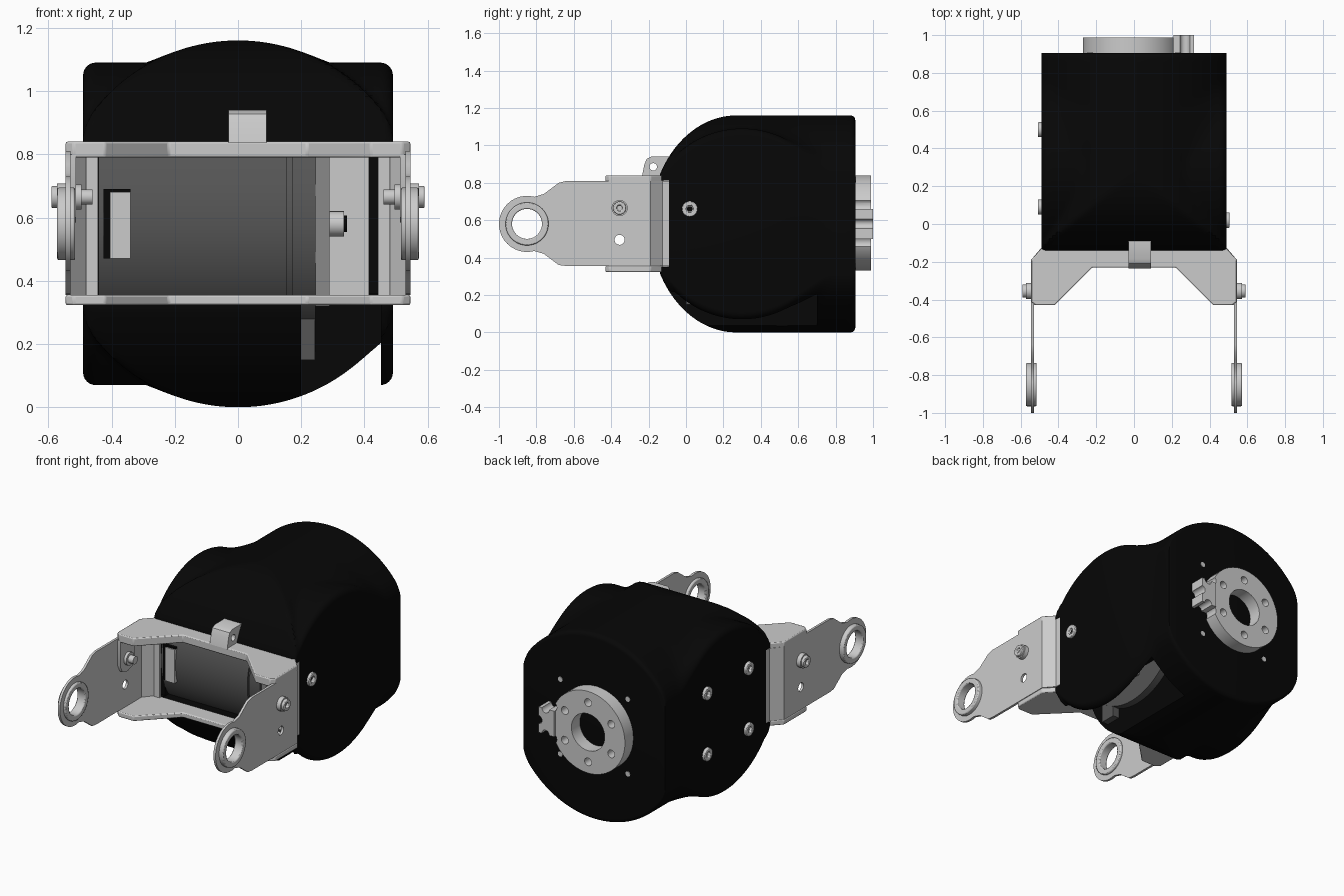
import bpy, bmesh
from math import sin, cos, pi, sqrt, radians

if "Cube" in bpy.data.objects:
    bpy.data.objects.remove(bpy.data.objects["Cube"])


def material(name, v):
    m = bpy.data.materials.new(name)
    m.diffuse_color = (v, v, v, 1)
    m.use_nodes = True
    m.node_tree.nodes["Principled BSDF"].inputs["Base Color"].default_value = m.diffuse_color
    return m


BLACK = material("black_plastic", 0.002)
DARK = material("dark_metal", 0.09)
ZC = 0.58  # height of the main axis


def add_object(name, bm, mat=None):
    bmesh.ops.recalc_face_normals(bm, faces=bm.faces)
    me = bpy.data.meshes.new(name)
    bm.to_mesh(me)
    bm.free()
    o = bpy.data.objects.new(name, me)
    bpy.context.collection.objects.link(o)
    if mat:
        me.materials.append(mat)
    return o


def prism(name, pts, axis, a, b, mat=None, bevel=0):
    """Extrude a 2D outline along an axis; outline is (y,z), (x,z) or (x,y)."""
    def place(p, t):
        return {'x': (t, p[0], p[1]), 'y': (p[0], t, p[1]), 'z': (p[0], p[1], t)}[axis]
    bm = bmesh.new()
    f = bm.faces.new([bm.verts.new(place(p, a)) for p in pts])
    g = bmesh.ops.extrude_face_region(bm, geom=[f])
    for v in g['geom']:
        if isinstance(v, bmesh.types.BMVert):
            v.co = place([v.co[i] for i in range(3) if 'xyz'[i] != axis], b)
    o = add_object(name, bm, mat)
    if bevel:
        m = o.modifiers.new("bevel", 'BEVEL')
        m.width, m.segments, m.limit_method = bevel, 2, 'ANGLE'
    return o


def circle(u, v, r, n=40):
    return [(u + r * cos(2 * pi * i / n), v + r * sin(2 * pi * i / n)) for i in range(n)]


def rect(u0, u1, v0, v1):
    return [(u0, v0), (u1, v0), (u1, v1), (u0, v1)]


def cut(target, *cutters):
    bpy.context.view_layer.objects.active = target
    for c in cutters:
        c.hide_render = True
        m = target.modifiers.new("cut", 'BOOLEAN')
        m.operation, m.solver, m.object = 'DIFFERENCE', 'EXACT', c
        bpy.ops.object.modifier_apply(modifier=m.name)
        bpy.data.objects.remove(c)


# Housing: a cylinder across x blended into a larger cylinder along y
W, Y0, Y1, R = 0.49, -0.14, 0.905, 0.04


def half_height(x, y):
    a = sqrt(max(0.0, 0.51 ** 2 - (y - 0.30) ** 2))
    nose = 0.58 * sqrt(1 - (max(0.0, 0.27 - y) / 0.46) ** 2)
    b = min(sqrt(0.58 ** 2 - x * x), nose)
    k = 0.01 + 0.12 * min(max((y - 0.35) / 0.25, 0.0), 1.0)  # blend grows to the back
    h = max(a, b) + max(k - abs(a - b), 0) ** 2 / (4 * k)
    h = min(h, 0.58)
    for d, r in ((abs(x) - (W - R), R), (y - (Y1 - 0.025), 0.025)):
        d = min(max(d, 0.0), r)
        h -= r - sqrt(r * r - d * d)
    return h


edge = [W - R + R * sin(i * pi / 12) for i in range(1, 7)]
xs = [-e for e in reversed(edge)] + [-0.45 + 0.9 * i / 50 for i in range(51)] + edge
ys = [Y0 + (Y1 - 0.025 - Y0) * (i / 50) ** 1.2 for i in range(51)]
ys += [Y1 - 0.025 + 0.025 * sin(i * pi / 10) for i in range(1, 6)]
bm = bmesh.new()
top, bot = [[[bm.verts.new((x, y, ZC + s * half_height(x, y))) for x in xs] for y in ys]
            for s in (1, -1)]
nx, ny = len(xs), len(ys)
for g in (top, bot):
    for j in range(ny - 1):
        for i in range(nx - 1):
            bm.faces.new((g[j][i], g[j][i + 1], g[j + 1][i + 1], g[j + 1][i]))
for i in range(nx - 1):
    for j in (0, ny - 1):
        bm.faces.new((top[j][i], top[j][i + 1], bot[j][i + 1], bot[j][i]))
for j in range(ny - 1):
    for i in (0, nx - 1):
        bm.faces.new((top[j][i], top[j + 1][i], bot[j + 1][i], bot[j][i]))
housing = add_object("housing", bm, BLACK)
cut(housing,
    prism("front_opening", rect(-0.3, 0.35, 0.345, 0.815), 'x', -0.442, 0.442),
    prism("arm_recess", rect(-0.3, -0.09, 0.350, 0.812), 'x', -0.6, 0.6),
    prism("bottom_notch", rect(-0.3, 0.70, -0.1, 0.36), 'x', 0.2, 0.452))

# Motor inside the housing, made of stepped discs, with a gear block at the end
for name, r, a, b in (("motor_body", 0.40, -0.441, 0.155),
                      ("motor_seam", 0.39, 0.155, 0.17),
                      ("motor_ring", 0.405, 0.17, 0.245)):
    prism(name, circle(0.27, ZC, r, 72), 'x', a, b, DARK)
prism("motor_end_plate", rect(-0.12, 0.34, 0.32, 0.79), 'x', 0.245, 0.29, material("mid_metal", 0.25))
prism("gear_block", rect(-0.10, 0.34, 0.353, 0.79), 'x', 0.29, 0.415)
prism("motor_slot", rect(-0.425, -0.34, 0.47, 0.69), 'y', -0.133, 0.0, BLACK)
prism("motor_tab", rect(-0.405, -0.34, 0.47, 0.68), 'y', -0.14, 0.0)
prism("motor_clip", rect(0.197, 0.243, 0.15, 0.39), 'y', 0.0, 0.1, DARK)
prism("motor_screw", circle(-0.13, 0.58, 0.04, 24), 'x', 0.29, 0.335)
prism("motor_screw_tip", circle(-0.13, 0.58, 0.026, 24), 'x', 0.335, 0.345, BLACK)

# Front bracket: top and bottom plates
half = [(0.22, -0.23), (0.42, -0.43), (0.52, -0.43), (0.545, -0.41), (0.545, -0.19), (0.48, -0.12)]
outline = half + [(-x, y) for x, y in reversed(half)]
prism("bracket_top_plate", outline, 'z', 0.79, 0.84, bevel=0.006)
prism("bracket_bottom_plate", outline, 'z', 0.323, 0.355, bevel=0.006)

# Fork arm outline: wide plate narrowing to a round eye
arc = [(-0.85 + 0.15 * cos(radians(t)), ZC + 0.15 * sin(radians(t))) for t in range(75, 286, 10)]
arm = ([(-0.19, 0.81), (-0.64, 0.81), (-0.68, 0.80), (-0.72, 0.77), (-0.76, 0.74)] + arc
       + [(-0.76, 0.42), (-0.72, 0.39), (-0.68, 0.36), (-0.64, 0.355), (-0.19, 0.355)])


def socket_screw(name, s, y, z, x0, x1, r=0.035):
    o = prism(name, circle(y, z, r, 24), 'x', s * x0, s * x1, bevel=0.004)
    cut(o, prism("hex", circle(y, z, r * 0.5, 6), 'x', s * (x1 - 0.015), s * (x1 + 0.02)))


for s, side in ((-1, "left"), (1, "right")):
    plate = prism(side + "_arm", arm, 'x', s * 0.53, s * 0.545)
    cut(plate, prism("eye", circle(-0.85, ZC, 0.08), 'x', s * 0.4, s * 0.7),
        prism("hole", circle(-0.355, 0.495, 0.027, 24), 'x', s * 0.4, s * 0.7))
    # bent rear part of the arm, tucked into the housing wall
    bend = [(0.545, -0.19), (0.490, -0.125), (0.487, -0.09), (0.472, -0.09), (0.475, -0.13), (0.53, -0.195)]
    prism(side + "_arm_bend", [(s * x, y) for x, y in bend], 'z', 0.355, 0.81)
    prism(side + "_inner_flange", rect(-0.145, -0.13, 0.35, 0.80), 'x', s * 0.442, s * 0.48)
    # inner tab with bolt and nut
    tab = [(-0.43, 0.80), (-0.43, 0.64), (-0.41, 0.60), (-0.36, 0.585), (-0.31, 0.60), (-0.29, 0.64), (-0.29, 0.80)]
    prism(side + "_inner_tab", tab, 'x', s * 0.512, s * 0.53)
    prism(side + "_arm_nut", circle(-0.355, 0.665, 0.040, 24), 'x', s * 0.495, s * 0.515)
    prism(side + "_arm_nut_tip", circle(-0.355, 0.665, 0.024, 24), 'x', s * 0.46, s * 0.50)
    prism(side + "_arm_washer", circle(-0.355, 0.665, 0.043, 24), 'x', s * 0.54, s * 0.572)
    socket_screw(side + "_arm_bolt", s, -0.355, 0.665, 0.54, 0.59)
    # bearing in the eye
    ring = prism(side + "_bearing", circle(-0.85, ZC, 0.115, 48), 'x', s * 0.515, s * 0.572, bevel=0.006)
    cut(ring, prism("bore", circle(-0.85, ZC, 0.08), 'x', s * 0.4, s * 0.7))

# Small lug on top of the bracket
lug = prism("top_lug", [(-0.235, 0.835), (-0.222, 0.90), (-0.21, 0.928), (-0.185, 0.94),
                        (-0.08, 0.94), (-0.08, 0.835)], 'x', -0.03, 0.09)
cut(lug, prism("lug_hole", circle(-0.175, 0.885, 0.02, 20), 'x', -0.1, 0.2))

# Housing side screws
socket_screw("right_side_screw", 1, 0.02, 0.66, 0.48, 0.505, 0.042)
for y in (0.09, 0.50):
    for z in (0.39, 0.77):
        socket_screw("left_side_screw", -1, y, z, 0.48, 0.508, 0.04)

# Output flange on the back with bore and bolt circle
flange = prism("output_flange", circle(-0.015, 0.585, 0.255, 72), 'y', 0.88, 0.988)
cut(flange, prism("bore", circle(-0.015, 0.585, 0.115), 'y', 0.87, 1.1))
for i in range(6):
    t = radians(30 + 60 * i)
    cut(flange, prism("bolt_hole", circle(-0.015 + 0.185 * cos(t), 0.585 + 0.185 * sin(t), 0.024, 20),
                      'y', 0.9, 1.1))
cut(flange, *[prism("flange_notch", circle(0.235, z, 0.035, 20), 'y', 0.87, 1.1) for z in (0.48, 0.68)])
key = prism("flange_key", rect(0.21, 0.317, 0.50, 0.66), 'y', 0.88, 1.0)
cut(key, *[prism("key_notch", circle(u, v, 0.026, 20), 'y', 0.8, 1.1)
           for u, v in ((0.27, 0.50), (0.27, 0.66), (0.32, 0.58))])
for i in range(4):
    t = radians(45 + 90 * i)
    prism("back_pin", circle(0.33 * cos(t), 0.585 + 0.33 * sin(t), 0.016, 16), 'y', 0.88, 0.908)

# Smooth shading on curved faces, sharp edges kept
bpy.ops.object.select_all(action='DESELECT')
for o in bpy.context.scene.objects:
    o.select_set(True)
    bpy.context.view_layer.objects.active = o
bpy.ops.object.shade_smooth_by_angle(angle=radians(32))
